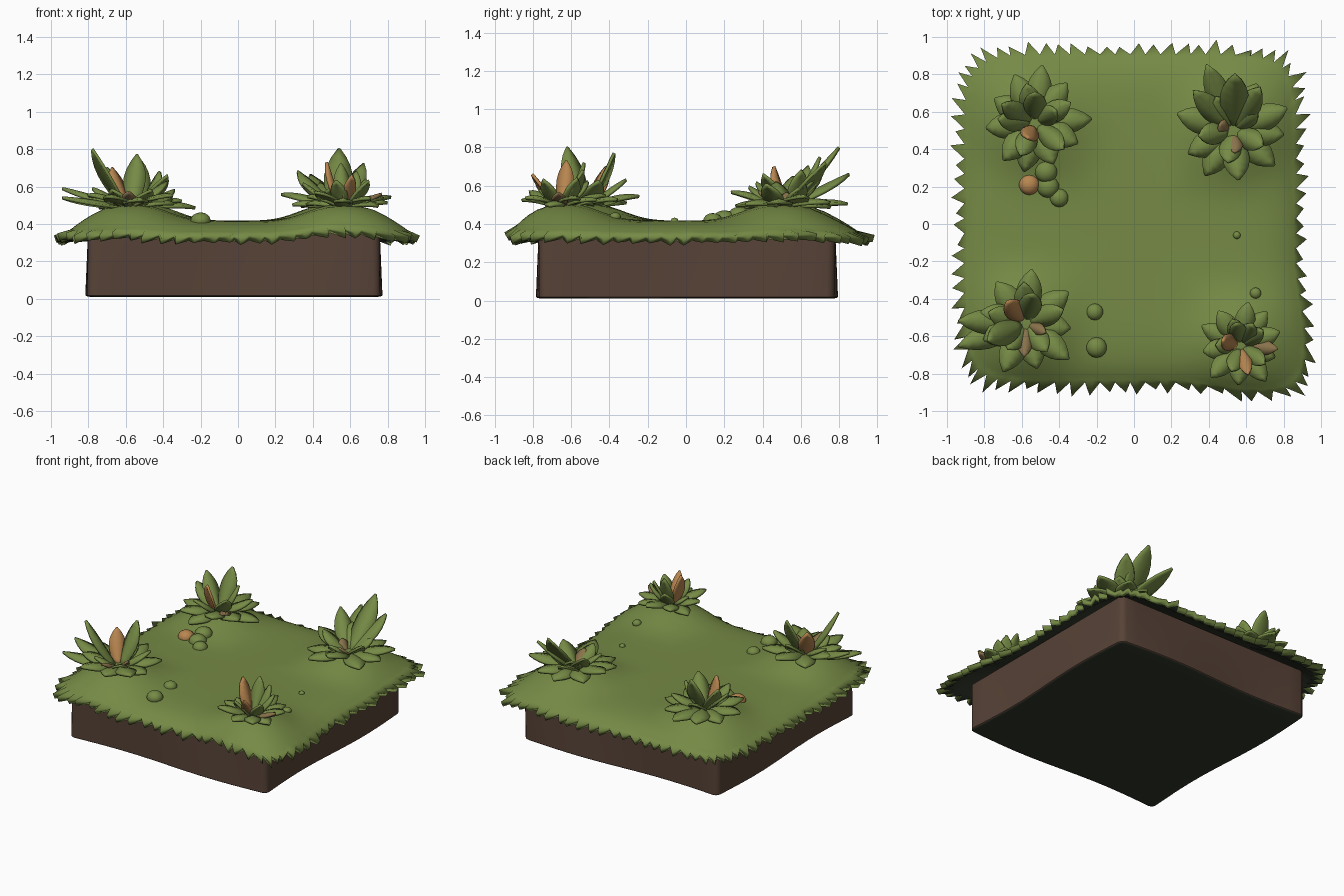
import bpy, bmesh, random
from math import sin, cos, pi, radians, exp, hypot
from mathutils import Vector

if "Cube" in bpy.data.objects:
    bpy.data.objects.remove(bpy.data.objects["Cube"])
rng = random.Random(7)


def material(name, colour):
    m = bpy.data.materials.new(name)
    m.use_nodes = True
    m.diffuse_color = (*colour, 1)
    bsdf = m.node_tree.nodes["Principled BSDF"]
    bsdf.inputs["Base Color"].default_value = (*colour, 1)
    bsdf.inputs["Roughness"].default_value = 0.9
    return m


GRASS = material("grass green", (0.18, 0.255, 0.06))
SOIL = material("soil brown", (0.095, 0.055, 0.038))
SHADE = material("underside dark green", (0.03, 0.037, 0.023))
ORANGE = material("dry orange", (0.48, 0.24, 0.08))
WITHERED = material("withered brown", (0.25, 0.17, 0.07))


def finish(bm, name, mats, angle=40):
    bmesh.ops.recalc_face_normals(bm, faces=bm.faces)
    mesh = bpy.data.meshes.new(name)
    bm.to_mesh(mesh)
    bm.free()
    obj = bpy.data.objects.new(name, mesh)
    bpy.context.collection.objects.link(obj)
    for m in mats:
        mesh.materials.append(m)
    bpy.ops.object.select_all(action="DESELECT")
    obj.select_set(True)
    bpy.context.view_layer.objects.active = obj
    bpy.ops.object.shade_smooth_by_angle(angle=radians(angle))
    return obj


# Plants: centre, outer ring (count, start, reach), then feature leaves
# as (direction, reach, tip height, width, colour index)
PLANTS = {
    "back_right_plant": ((-0.53, 0.54), (10, 10, 0.28), [
        (90, 0.16, 0.75, 0.12, 0), (245, 0.09, 0.7, 0.1, 1), (150, 0.2, 0.7, 0.11, 0),
        (-40, 0.2, 0.56, 0.1, 2), (30, 0.13, 0.68, 0.11, 0)]),
    "back_left_plant": ((0.53, 0.5), (10, 25, 0.29), [
        (88, 0.3, 0.8, 0.15, 0), (58, 0.27, 0.72, 0.13, 0), (112, 0.38, 0.66, 0.13, 0),
        (135, 0.3, 0.68, 0.12, 0), (-85, 0.12, 0.57, 0.09, 2), (160, 0.08, 0.56, 0.08, 2)]),
    "front_right_plant": ((-0.58, -0.53), (9, 0, 0.28), [
        (205, 0.22, 0.8, 0.13, 0), (130, 0.15, 0.7, 0.11, 1), (75, 0.16, 0.77, 0.12, 0),
        (-92, 0.18, 0.57, 0.08, 2), (178, 0.36, 0.59, 0.13, 0), (199, 0.38, 0.54, 0.13, 0),
        (-25, 0.12, 0.57, 0.06, 2)]),
    "front_left_plant": ((0.57, -0.65), (10, 15, 0.22), [
        (165, 0.1, 0.73, 0.09, 1), (-75, 0.16, 0.66, 0.07, 1), (100, 0.12, 0.72, 0.09, 0),
        (-5, 0.2, 0.56, 0.08, 2), (60, 0.13, 0.68, 0.09, 0)]),
}
# Small lumps: x, y, radius, colour index
LUMPS = [(-0.56, 0.21, 0.055, 1), (-0.4, 0.14, 0.05, 0), (-0.46, 0.2, 0.06, 0), (-0.47, 0.28, 0.06, 0),
         (-0.21, -0.47, 0.045, 0), (-0.2, -0.66, 0.055, 0), (0.55, -0.06, 0.02, 0), (0.65, -0.37, 0.03, 0)]


def ground_height(x, y):
    z = 0.418
    for (px, py), _, _ in PLANTS.values():
        d = hypot(x - px, y - py)
        z += 0.09 * exp(-(d / 0.25) ** 2.6)
    return z


# Soil block with gently uneven sides and a dark base
bm = bmesh.new()
bmesh.ops.create_cube(bm, size=1)
bmesh.ops.bevel(bm, geom=bm.edges[:], offset=0.025, segments=3, affect="EDGES", profile=0.5)
for axis in range(3):
    for cut in range(-5, 6):
        normal = Vector((axis == 0, axis == 1, axis == 2))
        bmesh.ops.bisect_plane(bm, geom=bm.verts[:] + bm.edges[:] + bm.faces[:],
                               plane_co=normal * cut / 12, plane_no=normal)
bm.normal_update()
for f in bm.faces:
    f.material_index = int(f.normal.z < -0.3)
for v in bm.verts:
    x, y, z = v.co
    low = 0.5 - z
    v.co = (x * (1.56 + 0.03 * low * sin(7 * y)) - 0.022,
            y * (1.55 + 0.03 * low * sin(7 * x)) + 0.005,
            (z + 0.5) * 0.35 + 0.01)
finish(bm, "soil_block", [SOIL, SHADE])

# Turf sheet: rounded-square rings ending in jagged blades
TEETH = 88
bm = bmesh.new()
scales = [0.1, 0.2, 0.3, 0.4, 0.5, 0.58, 0.66, 0.74, 0.82, 0.88, 0.93, 0.97, 1.0]


def rim_point(k):
    """Point on a rounded square, evenly spaced around its perimeter."""
    side, f = divmod(8 * k / (2 * TEETH), 2)
    x, y = 1, f - 1
    for _ in range(int(side)):
        x, y = -y, x
    r = (abs(x) ** 8 + abs(y) ** 8) ** (-1 / 8)
    return x * r, y * r


rings = []
lengths = [rng.uniform(0.05, 0.09) for _ in range(TEETH)]
drops = [rng.uniform(0.01, 0.035) for _ in range(TEETH)]
for s in scales + [1.01]:
    ring = []
    for k in range(2 * TEETH):
        x, y = rim_point(k)
        corner = max(0, x * -y - 0.3) * 0.14 if x > 0 else 0
        px, py = x * (0.875 + corner) - 0.02, y * (0.865 + corner) + 0.03
        z = ground_height(px * s, py * s) - 0.06 * s ** 9
        if s > 1:
            tooth = k % 2
            reach = lengths[k // 2] if tooth else 0.012
            px, py = px + x * reach, py + y * reach
            slide = rng.uniform(-0.02, 0.02) * tooth
            px, py = px - y * slide, py + x * slide
            z -= drops[k // 2] if tooth else 0.006
            ring.append(bm.verts.new((px, py, z)))
        else:
            ring.append(bm.verts.new((px * s, py * s, z)))
    rings.append(ring)
for a, b in zip(rings, rings[1:]):
    for k in range(len(a)):
        n = (k + 1) % len(a)
        bm.faces.new((a[k], b[k], b[n], a[n]))
hub = bm.verts.new((0, 0, 0.418))
for k in range(2 * TEETH):
    bm.faces.new((hub, rings[0][k], rings[0][(k + 1) % (2 * TEETH)]))
turf = finish(bm, "turf", [GRASS, SHADE], 50)
if turf.data.polygons[-1].normal.z < 0:
    turf.data.flip_normals()
solid = turf.modifiers.new("thickness", "SOLIDIFY")
solid.thickness, solid.offset, solid.material_offset = 0.04, -1, 1

# Lumps resting in the turf
for i, (x, y, r, colour) in enumerate(LUMPS):
    bm = bmesh.new()
    bmesh.ops.create_uvsphere(bm, u_segments=14, v_segments=8, radius=r)
    for v in bm.verts:
        v.co = (v.co.x + x, v.co.y + y, v.co.z * 0.8 + ground_height(x, y) - r * 0.05)
    finish(bm, f"ground_lump_{i + 1}", [ORANGE if colour else GRASS], 60)


def add_leaf(bm, base, direction, reach, top, width, colour, arch):
    """A pointed, folded blade along a curved midrib."""
    a = radians(direction)
    out, side = Vector((cos(a), sin(a), 0)), Vector((-sin(a), cos(a), 0))
    start = base + out * 0.02
    tip = base + out * reach
    tip.z = top
    mid = (start + tip) / 2 + Vector((0, 0, arch)) + out * arch * 0.3
    steps, rows = 7, []
    for i in range(steps + 1):
        t = i / steps
        p = start * (1 - t) ** 2 + mid * 2 * t * (1 - t) + tip * t * t
        tangent = ((mid - start) * (1 - t) + (tip - mid) * t).normalized()
        normal = tangent.cross(side)
        w = width / 2 * max(0.06, sin(pi * (0.1 + 0.9 * t ** 1.15)) ** 0.8 if t < 1 else 0)
        rows.append([bm.verts.new(p + side * w * e - normal * w * 0.3 * abs(e)) for e in (-1, 0, 1)])
    for r, q in zip(rows, rows[1:]):
        for j in (0, 1):
            bm.faces.new((r[j], r[j + 1], q[j + 1], q[j])).material_index = colour


# Leafy rosettes: spreading outer ring, raised inner ring, feature leaves
for name, ((x, y), (count, first, reach), features) in PLANTS.items():
    bm = bmesh.new()
    base = Vector((x, y, ground_height(x, y) - 0.02))
    for k in range(count):
        turn = first + 360 * k / count + rng.uniform(-7, 7)
        size = reach * rng.uniform(0.85, 1.12)
        add_leaf(bm, base, turn, size, rng.uniform(0.48, 0.57), reach * 0.48, 0, 0.05)
    for k in range(5):
        turn = first + 20 + 360 * k / 5
        size = reach * rng.uniform(0.6, 0.8)
        add_leaf(bm, base, turn, size, rng.uniform(0.57, 0.66), reach * 0.4, 0, 0.025)
    for turn, size, top, width, colour in features:
        add_leaf(bm, base, turn, size, top, width, colour, 0.015)
    plant = finish(bm, name, [GRASS, ORANGE, WITHERED], 50)
    solid = plant.modifiers.new("thickness", "SOLIDIFY")
    solid.thickness, solid.offset = 0.016, 0
